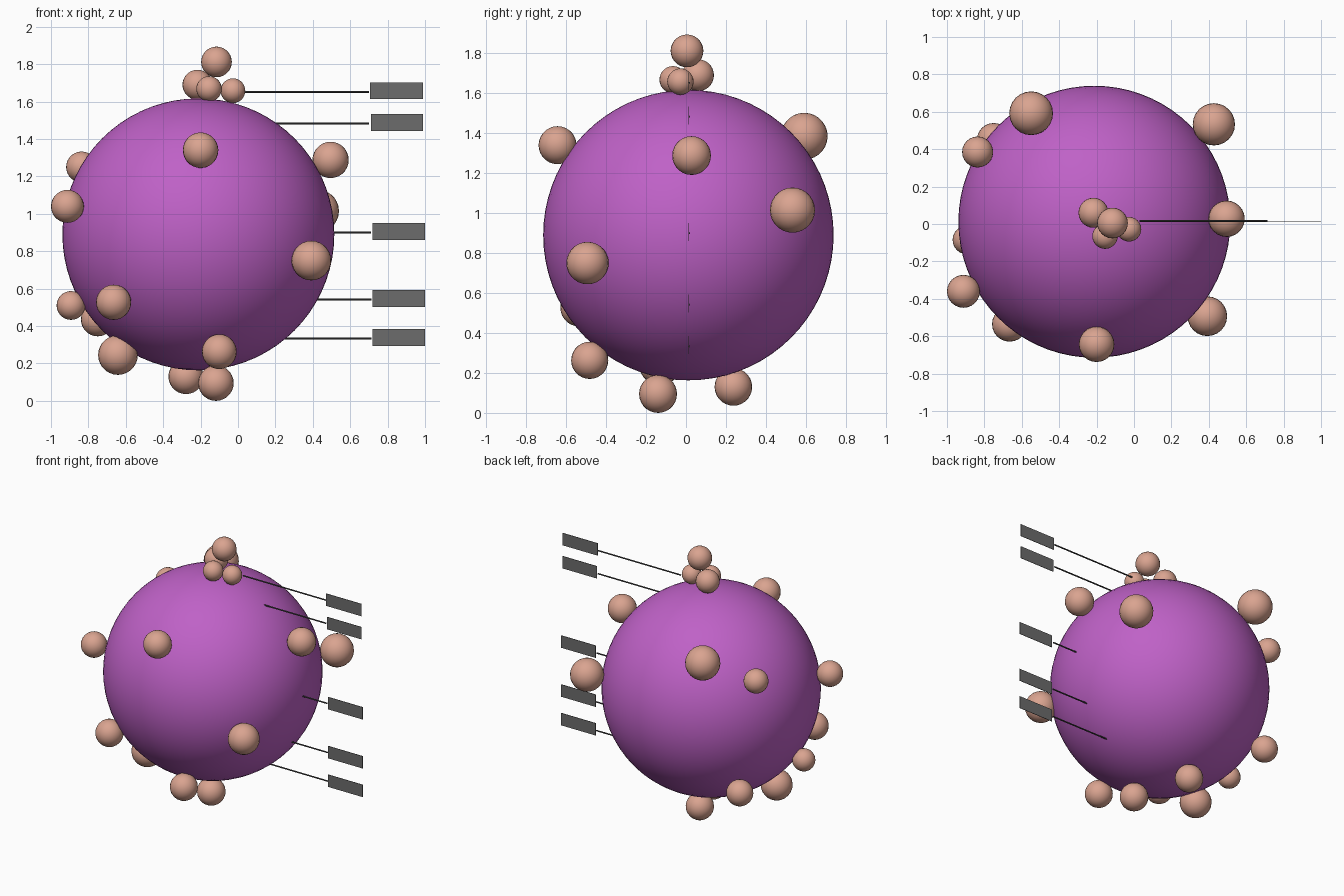
import bpy
from math import pi, sqrt


def material(name, rgb):
    m = bpy.data.materials.new(name)
    m.diffuse_color = (*rgb, 1)
    return m


PURPLE = material("purple", (0.52, 0.12, 0.57))
SALMON = material("salmon", (0.70, 0.37, 0.28))
DARK = material("dark_grey", (0.06, 0.06, 0.06))
GREY = material("mid_grey", (0.15, 0.15, 0.15))


def finish(name, mat):
    ob = bpy.context.object
    ob.name = name
    ob.data.materials.append(mat)
    return ob


def ball(name, loc, r, mat, segs, rings):
    bpy.ops.mesh.primitive_uv_sphere_add(segments=segs, ring_count=rings, radius=r, location=loc)
    bpy.ops.object.shade_smooth()
    return finish(name, mat)


# Large egg cell body
CX, CY, CZ, R = -0.212, 0.012, 0.89, 0.727
ball("cell_body", (CX, CY, CZ), R, PURPLE, 72, 36)

# Small cells: x, y, z, radius
crown = [
    (-0.115, 0.005, 1.812, 0.082),
    (-0.217, 0.06, 1.69, 0.08),
    (-0.155, -0.065, 1.668, 0.068),
    (-0.027, -0.028, 1.658, 0.066),
]
surface = [
    (-0.20, -0.643, 1.34, 0.095),
    (0.495, 0.028, 1.288, 0.097),
    (0.392, -0.493, 0.75, 0.106),
    (0.427, 0.533, 1.015, 0.113),
    (-0.55, 0.592, 1.385, 0.117),
    (-0.836, 0.385, 1.25, 0.083),
    (-0.912, -0.36, 1.04, 0.088),
    (-0.893, -0.085, 0.51, 0.077),
    (-0.665, -0.535, 0.527, 0.094),
    (-0.75, 0.45, 0.435, 0.09),
    (-0.642, -0.13, 0.245, 0.106),
    (-0.10, -0.482, 0.263, 0.093),
    (-0.118, -0.14, 0.095, 0.095),
    (-0.278, 0.237, 0.13, 0.094),
]
for group, cells in (("crown_cell", crown), ("surface_cell", surface)):
    for i, (x, y, z, r) in enumerate(cells):
        ball(f"{group}_{i + 1}", (x, y, z), r, SALMON, 24, 14)

# Leader lines ending in blank label plates: line z, line end x, plate start x, plate end x
leaders = [
    (1.652, 0.70, 0.705, 0.99),
    (1.483, 0.70, 0.71, 0.99),
    (0.90, 0.71, 0.72, 1.00),
    (0.542, 0.715, 0.72, 1.00),
    (0.333, 0.715, 0.72, 1.00),
]
LY = 0.016
for i, (z, x1, p0, p1) in enumerate(leaders):
    dz = abs(z - CZ)
    x0 = CX + sqrt(R * R - dz * dz) - 0.03 if dz < R else 0.03
    bpy.ops.mesh.primitive_cylinder_add(vertices=8, radius=0.005, depth=x1 - x0,
                                        location=((x0 + x1) / 2, LY, z), rotation=(0, pi / 2, 0))
    finish(f"leader_line_{i + 1}", DARK)
    bpy.ops.mesh.primitive_cube_add(size=1, location=((p0 + p1) / 2, LY - 0.003, z + 0.006))
    plate = finish(f"label_plate_{i + 1}", GREY)
    plate.scale = (p1 - p0, 0.003, 0.09)
